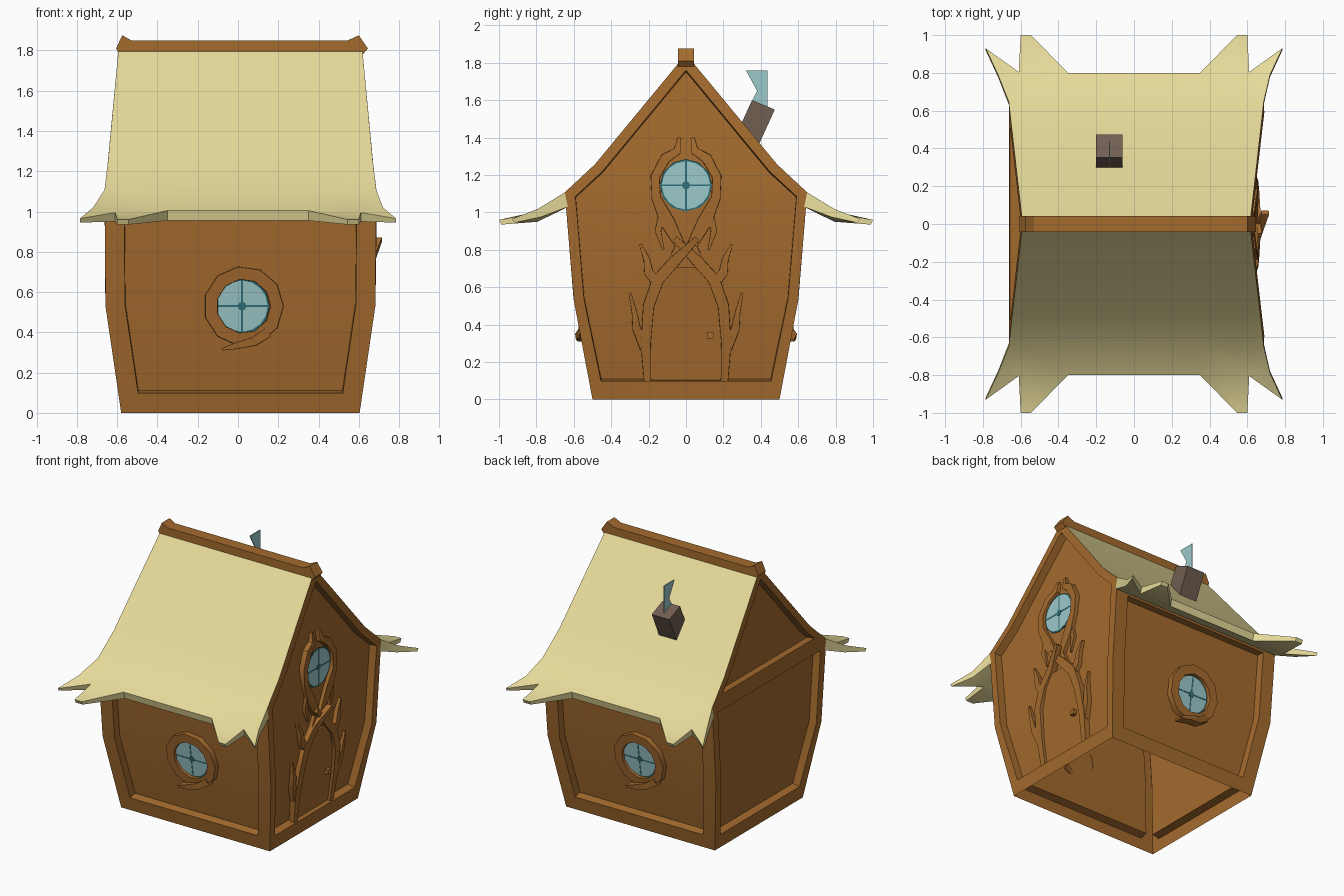
import bpy, bmesh, math
from mathutils import Matrix, Vector

if "Cube" in bpy.data.objects:
    bpy.data.objects.remove(bpy.data.objects["Cube"])


def material(name, rgb):
    m = bpy.data.materials.new(name)
    m.diffuse_color = (*rgb, 1)
    m.use_nodes = True
    m.node_tree.nodes["Principled BSDF"].inputs["Base Color"].default_value = m.diffuse_color
    return m


WOOD = material("brown wood", (0.37, 0.145, 0.027))
THATCH = material("pale thatch", (0.79, 0.70, 0.32))
STONE = material("grey brown chimney", (0.165, 0.113, 0.084))
GLASS = material("pale blue", (0.335, 0.585, 0.6))
TEAL = material("dark teal", (0.032, 0.162, 0.188))

CX = 0.012                                   # house centre in x
DEPTH = 0.055                                # panel recess
TURN = Matrix.Rotation(math.pi, 4, 'Z')
# wall planes: local (u, v, w) = (across, up, outward)
RIGHT = Matrix(((0, 0, 1, 0), (1, 0, 0, 0), (0, 1, 0, 0), (0, 0, 0, 1)))
LEAN = Matrix(((0, 0.12, 1, 0), (1, 0, 0, 0), (0, 1, 0, 0), (0, 0, 0, 1)))
FRONT = Matrix(((1, 0, 0, 0), (0, -0.15, -1, 0.15 * 0.53), (0, 1, 0, 0), (0, 0, 0, 1)))
BACK = TURN @ FRONT


def finish(name, bm, mat, recalc=True, smooth=None):
    if recalc:
        bmesh.ops.recalc_face_normals(bm, faces=bm.faces)
    me = bpy.data.meshes.new(name)
    bm.to_mesh(me)
    bm.free()
    me.materials.append(mat)
    if smooth:
        me.shade_smooth()
        me.set_sharp_from_angle(angle=math.radians(smooth))
    ob = bpy.data.objects.new(name, me)
    bpy.context.collection.objects.link(ob)
    return ob


def prism(name, pts, w0, w1, M, mat):
    """Flat outline in a wall plane, extruded outward from w0 to w1."""
    bm = bmesh.new()
    a = [bm.verts.new(M @ Vector((u, v, w0))) for u, v in pts]
    b = [bm.verts.new(M @ Vector((u, v, w1))) for u, v in pts]
    bm.faces.new(a)
    bm.faces.new(b)
    n = len(pts)
    for i in range(n):
        bm.faces.new((a[i], a[(i + 1) % n], b[(i + 1) % n], b[i]))
    return finish(name, bm, mat)


def branch(name, path, thick, M, closed=False):
    """Tapered wooden limb; path rows are (u, v, width, outer w)."""
    bm = bmesh.new()
    n = len(path)
    rings = []
    for i, (u, v, wd, w1) in enumerate(path):
        p = path[(i - 1) % n] if closed else path[max(i - 1, 0)]
        q = path[(i + 1) % n] if closed else path[min(i + 1, n - 1)]
        t = Vector((q[0] - p[0], q[1] - p[1])).normalized()
        s = Vector((-t.y, t.x)) * wd / 2
        rings.append([bm.verts.new(M @ Vector((u + k * s.x, v + k * s.y, w)))
                      for k, w in ((-1, w1 - thick), (-0.95, w1), (0.95, w1), (1, w1 - thick))])
    for i in range(n if closed else n - 1):
        a, b = rings[i], rings[(i + 1) % n]
        for j in range(4):
            bm.faces.new((a[j], a[(j + 1) % 4], b[(j + 1) % 4], b[j]))
    if not closed:
        bm.faces.new(rings[0])
        bm.faces.new(rings[-1])
    return finish(name, bm, WOOD, smooth=35)


def window(name, M, cu, cv, w, r):
    """Teal backing disc with four pale panes and a small centre knob."""
    def arc(rad, a0, a1, n):
        return [(cu + rad * math.cos(a0 + (a1 - a0) * i / n),
                 cv + rad * math.sin(a0 + (a1 - a0) * i / n)) for i in range(n + 1)]
    prism(name + " backing", arc(r, 0, math.tau, 12)[:-1], w, w + 0.004, M, TEAL)
    for k in range(4):
        a = k * math.pi / 2
        g = 0.005 * math.sqrt(2)
        corner = (cu + g * math.cos(a + math.pi / 4), cv + g * math.sin(a + math.pi / 4))
        prism(f"{name} pane {k + 1}", [corner] + arc(r * 0.92, a + 0.04, a + math.pi / 2 - 0.04, 4),
              w + 0.004, w + 0.006, M, GLASS)
    prism(name + " centre", arc(0.022, 0, math.tau, 8)[:-1], w + 0.006, w + 0.009, M, TEAL)


# --- Walls: hollow shell, open below, with stepped-in panels ---
LEVELS = [(0, 0.5, 0.592), (0.53, 0.6, 0.67), (1.107, 0.648, 0.675),
          (1.257, 0.487, 0.657), (1.81, 0.03, 0.605)]        # z, half y, half x
bm = bmesh.new()
rows = []
for z, y, x in LEVELS:
    rows.append([bm.verts.new((CX + px, py, z)) for px, py in
                 ((-x, -y), (x, -y), (x, 0), (x, y), (-x, y), (-x, 0))])
groups = {k: [] for k in ("front", "right", "back", "left low", "left high")}
caps = [bm.faces.new(rows[0]), bm.faces.new(rows[-1])]
for i in range(len(rows) - 1):
    side = "left low" if i < 2 else "left high"
    for j, key in enumerate(("front", "right", "right", "back", side, side)):
        k = (j + 1) % 6
        f = bm.faces.new((rows[i][j], rows[i][k], rows[i + 1][k], rows[i + 1][j]))
        if key in ("front", "back") and i >= 2:
            caps.append(f)                                   # roof opening
        else:
            groups[key].append(f)
bmesh.ops.recalc_face_normals(bm, faces=bm.faces)
for key, faces in groups.items():
    t = {"right": 0.055, "left high": 0.05, "left low": 0.06}.get(key, 0.097)
    bmesh.ops.inset_region(bm, faces=faces, thickness=t, depth=0, use_even_offset=True)
    for v in {v for f in faces for v in f.verts}:
        if v.co.z < 0.15:
            v.co.z = 0.098
    bmesh.ops.inset_region(bm, faces=faces, thickness=0.002, depth=-DEPTH, use_even_offset=True)
bmesh.ops.delete(bm, geom=caps, context='FACES_ONLY')
finish("walls", bm, WOOD, recalc=False, smooth=20)

# --- Roof: two thatch slopes, each ending in a thick ragged eave ---
# half of the eave edge: x, y, z, thickness
EDGE = [(0.72, 0.79, 1.02, 0.045), (0.785, 0.93, 0.965, 0.02), (0.61, 0.805, 0.995, 0.045),
        (0.60, 1.0, 0.96, 0.025), (0.545, 1.0, 0.96, 0.025), (0.35, 0.8, 1.005, 0.05)]


def roof(name, M):
    bm = bmesh.new()

    def at(x, y, z):
        return bm.verts.new(M @ Vector((x, -y, z)))
    ox = CX * (M @ Vector((1, 0, 0))).x
    cols = [-0.675, -0.61, -0.35, 0.35, 0.61, 0.675]
    slope = [[at(c / 0.675 * x + ox, y, z) for c in cols] for z, y, x in reversed(LEVELS[2:])]
    for a, b in zip(slope, slope[1:]):
        for i in range(5):
            bm.faces.new((a[i], b[i], b[i + 1], a[i + 1]))
    low = slope[-1]
    under = [at(c + ox, 0.632, 1.03) for c in cols]
    edge = [(-x, y, z, t) for x, y, z, t in EDGE] + EDGE[::-1]
    top = [at(x, y, z) for x, y, z, t in edge]
    bot = [at(x, y - 0.012, z - t) for x, y, z, t in edge]
    for inn, e, flip in ((low, top, False), (under, bot, True)):
        for vs in ((inn[0], e[0], e[1], e[2], inn[1]), (inn[1], e[2], e[3], e[4], e[5], inn[2]),
                   (inn[2], e[5], e[6], inn[3]), (inn[3], e[6], e[7], e[8], e[9], inn[4]),
                   (inn[4], e[9], e[10], e[11], inn[5])):
            bm.faces.new(vs[::-1] if flip else vs)
    rim_t = [low[0]] + top + [low[5]]
    rim_b = [under[0]] + bot + [under[5]]
    for i in range(len(rim_t) - 1):
        bm.faces.new((rim_t[i], rim_b[i], rim_b[i + 1], rim_t[i + 1]))
    bmesh.ops.triangulate(bm, faces=[f for f in bm.faces if len(f.verts) > 4])
    finish(name, bm, THATCH, recalc=False, smooth=40)


roof("front roof", Matrix.Identity(4))
roof("back roof", TURN)

# --- Ridge beam with raised ends ---
UPRIGHT = Matrix(((1, 0, 0, 0), (0, 0, -1, 0), (0, 1, 0, 0), (0, 0, 0, 1)))
prism("ridge beam", [(-0.59, 1.78), (0.62, 1.78), (0.645, 1.81), (0.60, 1.875), (0.545, 1.85),
                     (-0.53, 1.85), (-0.575, 1.875), (-0.605, 1.81)], -0.043, 0.043, UPRIGHT, WOOD)

# --- Leaning chimney and flat smoke wisp on the back slope ---
prism("chimney", [(0.475, 1.55), (0.353, 1.6), (0.25, 1.375), (0.372, 1.325)],
      -0.2, -0.06, RIGHT, STONE)
prism("smoke", [(0.32, 1.76), (0.437, 1.76), (0.437, 1.56), (0.33, 1.55), (0.38, 1.65)],
      -0.133, -0.127, RIGHT, GLASS)

# --- Round side windows with twisted wooden rings ---
for name, M in (("front", FRONT), ("back", BACK)):
    window(name + " window", M, 0.02, 0.53, 0.552, 0.138)
    ring = [(0.028 + 0.166 * math.cos(i * math.tau / 11), 0.53 + 0.166 * math.sin(i * math.tau / 11),
             0.066, 0.58) for i in range(11)]
    branch(name + " window ring", ring, 0.04, M, closed=True)
    branch(name + " window tail", [(0.15, 0.4, 0.05, 0.585), (0.08, 0.355, 0.045, 0.6),
                                   (0.0, 0.335, 0.035, 0.62), (-0.08, 0.315, 0.012, 0.61)], 0.06, M)

# --- Gable window and door on the right wall ---
window("gable window", RIGHT, 0, 1.145, 0.635, 0.14)
half_arch = [(0.2, 0.095), (0.2, 0.36), (0.175, 0.52), (0.13, 0.64), (0.075, 0.705)]
prism("door", half_arch + [(-y, z) for y, z in half_arch[::-1]], 0.555, 0.572, LEAN, WOOD)
prism("door knob", [(0.112, 0.325), (0.147, 0.325), (0.147, 0.36), (0.112, 0.36)],
      0.605, 0.64, RIGHT, WOOD)


def panel_x(z):
    """Outer x of the recessed right panel at height z."""
    for (z0, _, x0), (z1, _, x1) in zip(LEVELS, LEVELS[1:]):
        if z <= z1:
            return CX - DEPTH + x0 + (x1 - x0) * (z - z0) / (z1 - z0)


# --- Tree limbs framing the door and gable window: y, z, width, height off the panel ---
for s, label, tip in ((-1, "left", 0.085), (1, "right", 0.045)):
    limbs = {
        "trunk": [(0.205, 0.09, 0.04, 0.04), (0.215, 0.3, 0.055, 0.035), (0.2, 0.5, 0.06, 0.035),
                  (0.15, 0.64, 0.065, 0.035), (0.06, 0.74, 0.06, 0.04), (-0.06, 0.86, 0.03, tip)],
        "window limb": [(0.09, 0.7, 0.05, 0.025), (0.03, 0.82, 0.06, 0.025), (0.1, 0.95, 0.08, 0.025),
                        (0.16, 1.08, 0.05, 0.028), (0.165, 1.19, 0.05, 0.035),
                        (0.11, 1.29, 0.055, 0.035), (0.045, 1.33, 0.045, 0.03),
                        (0.035, 1.4, 0.02, 0.02)],
        "upper twig": [(0.15, 0.62, 0.06, 0.03), (0.2, 0.68, 0.05, 0.03),
                       (0.21, 0.75, 0.035, 0.03), (0.245, 0.83, 0.012, 0.02)],
        "lower twig": [(0.215, 0.27, 0.06, 0.03), (0.265, 0.38, 0.045, 0.03),
                       (0.275, 0.46, 0.03, 0.03), (0.3, 0.57, 0.012, 0.02)],
        "middle twig": [(0.13, 0.98, 0.04, 0.02), (0.15, 0.9, 0.035, 0.02), (0.12, 0.8, 0.01, 0.015)],
    }
    for part, path in limbs.items():
        branch(f"{label} {part}", [(s * u, v, wd, panel_x(v) + h) for u, v, wd, h in path],
               0.04, RIGHT)
